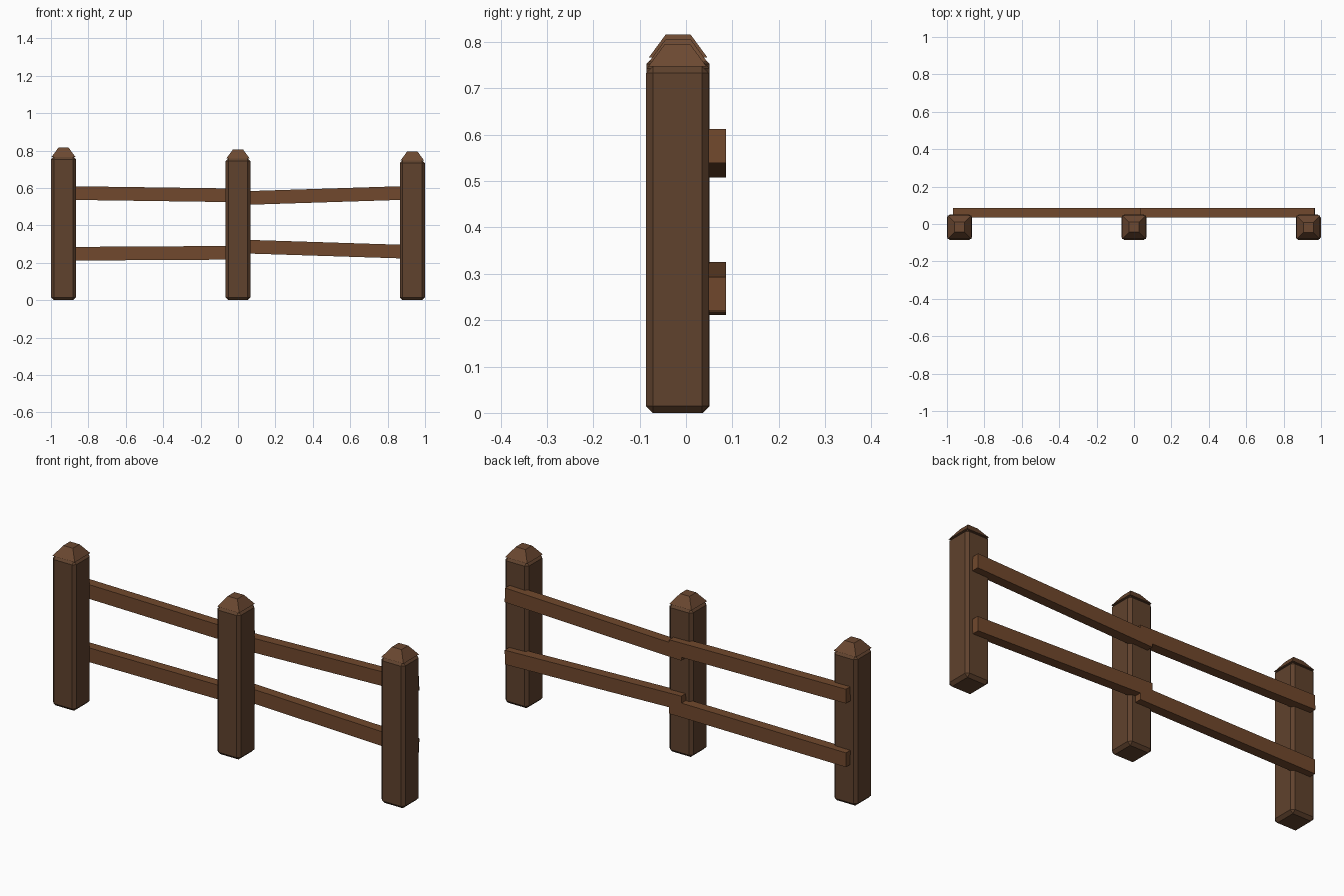
import bpy, bmesh, math
from mathutils import Matrix

if "Cube" in bpy.data.objects:
    bpy.data.objects.remove(bpy.data.objects["Cube"])


def material(name, rgb):
    m = bpy.data.materials.new(name)
    m.diffuse_color = (*rgb, 1)
    m.use_nodes = True
    m.node_tree.nodes["Principled BSDF"].inputs["Base Color"].default_value = m.diffuse_color
    return m


post_wood = material("post_wood", (0.115, 0.054, 0.026))
cap_wood = material("cap_wood", (0.15, 0.066, 0.031))
rail_wood = material("rail_wood", (0.165, 0.066, 0.026))


def finish(bm, name, mat):
    bmesh.ops.recalc_face_normals(bm, faces=bm.faces)
    me = bpy.data.meshes.new(name)
    bm.to_mesh(me)
    bm.free()
    me.materials.append(mat)
    ob = bpy.data.objects.new(name, me)
    bpy.context.collection.objects.link(ob)
    return ob


def box(sx, sy, sz):
    bm = bmesh.new()
    bmesh.ops.create_cube(bm, size=1, matrix=Matrix.Diagonal((sx, sy, sz, 1)))
    return bm


# chamfered post with its top at z = h
def post(name, x, y, h):
    bm = box(0.134, 0.136, h)
    bmesh.ops.translate(bm, verts=bm.verts, vec=(x, y, h / 2))
    bmesh.ops.bevel(bm, geom=bm.edges[:], offset=0.015, segments=1,
                    profile=0.5, affect='EDGES')
    finish(bm, name, post_wood)
    # flat-topped pyramid cap
    bm = bmesh.new()
    bmesh.ops.create_cone(bm, cap_ends=True, segments=4,
                          radius1=0.063 * math.sqrt(2),
                          radius2=0.027 * math.sqrt(2), depth=0.049,
                          matrix=Matrix.Translation((x, y, h + 0.0235))
                          @ Matrix.Rotation(math.pi / 4, 4, 'Z'))
    finish(bm, name + "_cap", cap_wood)


post("left_post", -0.933, -0.017, 0.768)
post("middle_post", 0.0, -0.017, 0.758)
post("right_post", 0.932, -0.0185, 0.748)


# slightly tilted rail between two centre heights
def rail(name, x0, z0, x1, z1):
    dx, dz = x1 - x0, z1 - z0
    bm = box(math.hypot(dx, dz), 0.05, 0.073)
    bmesh.ops.transform(bm, verts=bm.verts, matrix=Matrix.Translation(
        ((x0 + x1) / 2, 0.061, (z0 + z1) / 2))
        @ Matrix.Rotation(-math.atan2(dz, dx), 4, 'Y'))
    finish(bm, name, rail_wood)


rail("upper_left_rail", -0.967, 0.574, 0.035, 0.560)
rail("lower_left_rail", -0.967, 0.248, 0.035, 0.254)
rail("upper_right_rail", -0.035, 0.544, 0.967, 0.576)
rail("lower_right_rail", -0.035, 0.289, 0.967, 0.257)
